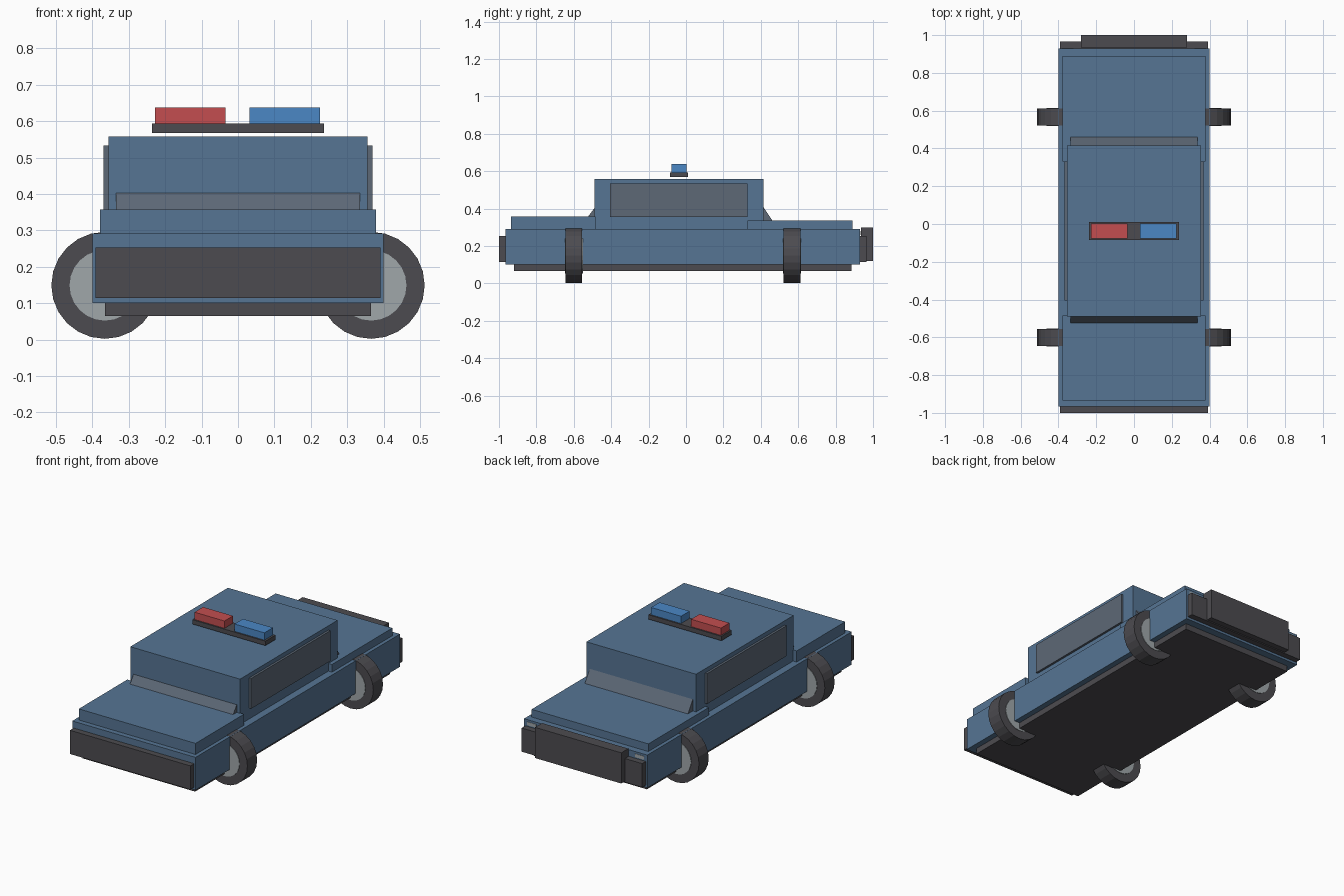
import bpy, bmesh, math
from mathutils import Matrix

if "Cube" in bpy.data.objects:
    bpy.data.objects.remove(bpy.data.objects["Cube"], do_unlink=True)


def material(name, rgb):
    m = bpy.data.materials.new(name)
    m.use_nodes = True
    m.diffuse_color = (*rgb, 1)
    m.node_tree.nodes["Principled BSDF"].inputs["Base Color"].default_value = (*rgb, 1)
    return m


BLUE = material("body blue", (0.093, 0.178, 0.296))
DARK = material("dark rubber", (0.073, 0.071, 0.08))
GLASS = material("window grey", (0.109, 0.138, 0.181))
HUB = material("hub grey", (0.352, 0.386, 0.402))
RED = material("beacon red", (0.546, 0.076, 0.08))
SKY = material("beacon blue", (0.07, 0.242, 0.558))


def finish(name, bm, mat):
    bmesh.ops.recalc_face_normals(bm, faces=bm.faces)
    me = bpy.data.meshes.new(name)
    bm.to_mesh(me)
    bm.free()
    me.materials.append(mat)
    ob = bpy.data.objects.new(name, me)
    bpy.context.collection.objects.link(ob)
    return ob


def box(name, x, y, z, mat):
    """Box from (min, max) ranges on each axis."""
    bm = bmesh.new()
    bmesh.ops.create_cube(bm, size=1)
    for v in bm.verts:
        v.co = [r[0] if c < 0 else r[1] for c, r in zip(v.co, (x, y, z))]
    return finish(name, bm, mat)


def wide(name, half, y, z, mat):
    return box(name, (-half, half), y, z, mat)


def wedge(name, half, profile, mat):
    """Side profile in (y, z) extruded across the width."""
    bm = bmesh.new()
    face = bm.faces.new([bm.verts.new((-half, y, z)) for y, z in profile])
    ext = bmesh.ops.extrude_face_region(bm, geom=[face])["geom"]
    bmesh.ops.translate(bm, vec=(2 * half, 0, 0),
                        verts=[g for g in ext if isinstance(g, bmesh.types.BMVert)])
    return finish(name, bm, mat)


def disc(name, x, y, z, radius, depth, mat):
    """Cylinder whose axis runs front to back."""
    bm = bmesh.new()
    bmesh.ops.create_cone(bm, cap_ends=True, segments=24, radius1=radius,
                          radius2=radius, depth=depth,
                          matrix=Matrix.Translation((x, y, z)) @ Matrix.Rotation(math.pi / 2, 4, "X"))
    return finish(name, bm, mat)


# Body shell
wide("chassis", 0.366, (-0.92, 0.885), (0.065, 0.105), DARK)
wide("lower_body", 0.4, (-0.965, 0.93), (0.1, 0.292), BLUE)
wide("hood", 0.379, (-0.935, -0.485), (0.285, 0.357), BLUE)
wide("trunk", 0.379, (0.33, 0.89), (0.285, 0.337), BLUE)
wide("cabin", 0.356, (-0.49, 0.415), (0.285, 0.558), BLUE)

# Bumpers and rear box
wide("front_bumper", 0.391, (-1.0, -0.96), (0.114, 0.253), DARK)
wide("rear_bumper", 0.391, (0.925, 0.965), (0.114, 0.253), DARK)
wide("rear_box", 0.28, (0.935, 1.0), (0.12, 0.3), DARK)

# Sloped glass and side windows
wedge("windshield", 0.335, [(-0.525, 0.355), (-0.488, 0.405), (-0.488, 0.355)], GLASS)
wedge("rear_window", 0.335, [(0.462, 0.335), (0.412, 0.41), (0.412, 0.335)], GLASS)
for side, s in (("left", 1), ("right", -1)):
    box(side + "_window", sorted((s * 0.35, s * 0.369)), (-0.405, 0.33), (0.355, 0.533), GLASS)
    box(side + "_rear_lamp", sorted((s * 0.32, s * 0.38)), (0.925, 0.932), (0.26, 0.28), HUB)

# Wheels
for side, s in (("left", 1), ("right", -1)):
    for end, y in (("front", -0.6), ("rear", 0.567)):
        disc(f"{end}_{side}_tire", s * 0.366, y, 0.149, 0.147, 0.09, DARK)
        disc(f"{end}_{side}_hub", s * 0.366, y, 0.149, 0.097, 0.096, HUB)

# Roof beacon bar
wide("beacon_bar", 0.237, (-0.085, 0.01), (0.568, 0.594), DARK)
box("red_beacon", (-0.228, -0.034), (-0.077, 0.002), (0.59, 0.637), RED)
box("blue_beacon", (0.031, 0.225), (-0.077, 0.002), (0.59, 0.637), SKY)
